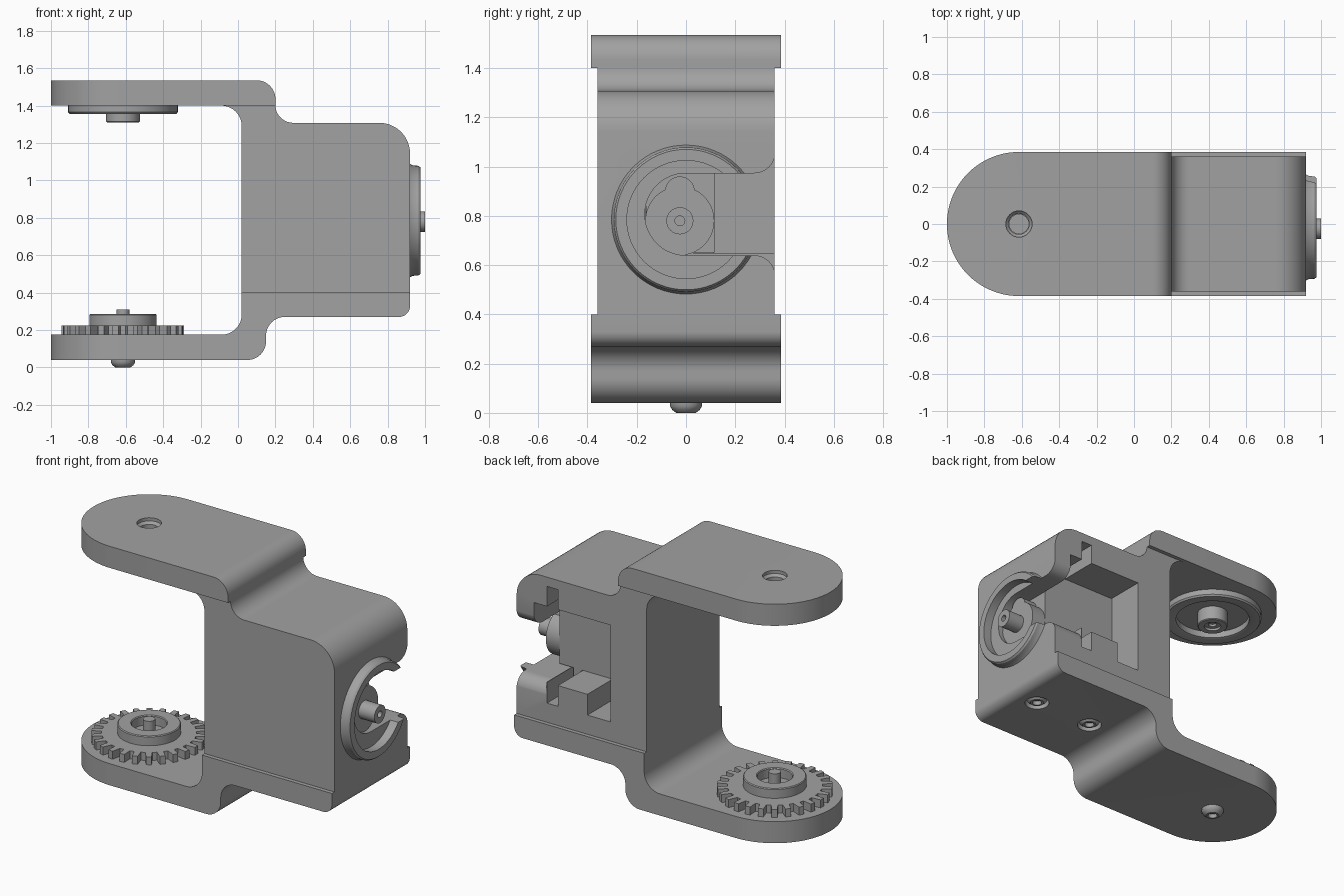
import bpy, bmesh
from math import pi, cos, sin, tan
from mathutils import Vector, Matrix

old = bpy.data.objects.get("Cube")
if old:
    bpy.data.objects.remove(old, do_unlink=True)

GREY = (0.36, 0.36, 0.36, 1)
grey = bpy.data.materials.new("plain grey")
grey.use_nodes = True
grey.diffuse_color = GREY
grey.node_tree.nodes["Principled BSDF"].inputs["Base Color"].default_value = GREY

PIVOT = (-0.615, 0, 0)
AXES = {"X": lambda u, v, t: (t, u, v),
        "Y": lambda u, v, t: (u, t, v),
        "Z": lambda u, v, t: (u, v, t)}


def finish(name, bm, loc=(0, 0, 0)):
    bmesh.ops.recalc_face_normals(bm, faces=bm.faces)
    mesh = bpy.data.meshes.new(name)
    bm.to_mesh(mesh)
    bm.free()
    ob = bpy.data.objects.new(name, mesh)
    ob.location = loc
    mesh.materials.append(grey)
    bpy.context.collection.objects.link(ob)
    return ob


def rounded(corners, steps=12):
    """Outline from (u, v, radius) corners, each replaced by a fillet arc."""
    out = []
    for i, (u, v, r) in enumerate(corners):
        p = Vector((u, v))
        if r == 0:
            out.append(p)
            continue
        a = (Vector(corners[i - 1][:2]) - p).normalized()
        b = (Vector(corners[(i + 1) % len(corners)][:2]) - p).normalized()
        half = a.angle(b) / 2
        c = p + (a + b).normalized() * (r / sin(half))
        s = p + a * (r / tan(half)) - c
        e = p + b * (r / tan(half)) - c
        sweep = s.angle(e)
        for k in range(steps + 1):
            f = k / steps
            out.append(c + (s * sin((1 - f) * sweep) + e * sin(f * sweep)) / sin(sweep))
    return out


def prism(name, pts, axis, lo, hi, loc=(0, 0, 0)):
    bm = bmesh.new()
    place = AXES[axis]
    low = [bm.verts.new(place(u, v, lo)) for u, v in pts]
    top = [bm.verts.new(place(u, v, hi)) for u, v in pts]
    bm.faces.new(low)
    bm.faces.new(top)
    for i in range(len(pts)):
        bm.faces.new((low[i - 1], low[i], top[i], top[i - 1]))
    return finish(name, bm, loc)


def box(name, x, y, z):
    return prism(name, [(x[0], y[0]), (x[1], y[0]), (x[1], y[1]), (x[0], y[1])], "Z", *z)


def lathe(name, profile, loc, axis="Z", closed=False, steps=64):
    """Turn (radius, height) points about an axis."""
    bm = bmesh.new()
    vs = [bm.verts.new((r, 0, h)) for r, h in profile]
    es = [bm.edges.new(p) for p in zip(vs, vs[1:])]
    if closed:
        es.append(bm.edges.new((vs[-1], vs[0])))
    bmesh.ops.spin(bm, geom=vs + es, axis=(0, 0, 1), cent=(0, 0, 0),
                   angle=2 * pi, steps=steps)
    bmesh.ops.remove_doubles(bm, verts=bm.verts, dist=1e-5)
    if axis == "X":
        bm.transform(Matrix.Rotation(pi / 2, 4, "Y"))
    return finish(name, bm, loc)


def disc(name, r, lo, hi, loc, axis="Z"):
    return lathe(name, [(0, lo), (r, lo), (r, hi), (0, hi)], loc, axis)


def boolean(ob, cutter, op="DIFFERENCE"):
    m = ob.modifiers.new(cutter.name, "BOOLEAN")
    m.object, m.operation, m.solver = cutter, op, "EXACT"
    cutter.hide_render = True
    cutter.hide_viewport = True
    cutters.add(cutter)


cutters = set()

# Upper bracket: body block and wide top arm
body = prism("upper_body", rounded([
    (0.02, 0.4, 0), (0.92, 0.4, 0), (0.92, 1.308, 0.165), (0.2, 1.308, 0.095),
    (0.2, 1.405, 0), (-0.12, 1.405, 0), (-0.12, 1.4, 0), (0.02, 1.4, 0.11)]), "Y", -0.36, 0.36)
top_arm = prism("top_arm", rounded([
    (-1.05, 1.4, 0), (0.2, 1.4, 0), (0.2, 1.535, 0.1), (-1.05, 1.535, 0)]), "Y", -0.385, 0.385)

# Lower bracket: arm and base in one profile
lower = prism("lower_bracket", rounded([
    (-1.05, 0.04, 0), (0.15, 0.04, 0.1), (0.15, 0.27, 0.1), (0.92, 0.27, 0.06),
    (0.92, 0.4, 0), (0.02, 0.4, 0), (0.02, 0.175, 0.11), (-1.05, 0.175, 0)]),
    "Y", -0.385, 0.385)

# Round arm ends
plan = prism("round_end_helper", rounded([
    (-1, -0.385, 0.3849), (1.5, -0.385, 0), (1.5, 0.385, 0), (-1, 0.385, 0.3849)], 32),
    "Z", -1, 3)
boolean(top_arm, plan, "INTERSECT")
boolean(lower, plan, "INTERSECT")

# Motor pocket, mounting ear slot, cable notch and shaft slot
for cutter in (
        box("pocket_helper", (0.27, 0.8), (-0.165, 0.5), (0.65, 1.125)),
        box("ear_slot_helper", (0.635, 0.71), (-0.165, 0.5), (0.52, 1.25)),
        box("cable_notch_helper", (0.27, 0.43), (-0.165, 0.5), (0.52, 0.8))):
    boolean(body, cutter)
slot = prism("shaft_slot_helper", rounded([
    (-0.167, 0.64, 0.166), (-0.167, 0.973, 0.166), (0.362, 0.973, 0.085), (0.362, 1.1, 0),
    (0.5, 1.1, 0), (0.5, 0.5, 0), (0.362, 0.5, 0), (0.362, 0.64, 0.085)]), "X", 0.715, 1.1)
boolean(body, slot)

# Raised collar on the end face
collar = lathe("end_collar", [(0.24, 0.915), (0.305, 0.915), (0.295, 0.935),
               (0.293, 0.965), (0.285, 0.975), (0.24, 0.975)],
               (0, 0, 0.785), "X", closed=True)
boolean(collar, slot)

# Motor with ears, gear housing and output shaft
box("motor_case", (0.27, 0.795), (-0.163, 0.115), (0.652, 1.123))
box("motor_ears", (0.64, 0.7), (-0.163, 0.112), (0.53, 1.24))
disc("motor_gear_housing", 0.14, 0.79, 0.89, (0, -0.025, 0.78), "X")
disc("motor_idler_housing", 0.06, 0.79, 0.885, (0, -0.025, 0.9), "X")
lathe("motor_shaft", [(0, 0.88), (0.055, 0.88), (0.055, 1.0), (0.02, 1.0),
      (0.02, 0.95), (0, 0.95)], (0, -0.025, 0.78), "X", steps=32)

# Bearing ring and boss below the top arm
lathe("top_bearing_ring", [(0.22, 1.405), (0.22, 1.36), (0.235, 1.355), (0.285, 1.355),
      (0.293, 1.365), (0.293, 1.405)], PIVOT, closed=True)
lathe("top_boss", [(0.05, 1.405), (0.05, 1.31), (0.085, 1.31), (0.09, 1.315),
      (0.09, 1.405)], PIVOT, closed=True)
boolean(top_arm, lathe("top_hole_helper", [(0, 1.35), (0.055, 1.35), (0.055, 1.5),
        (0.07, 1.515), (0.07, 1.6), (0, 1.6)], PIVOT))
lathe("top_screw", [(0, 1.34), (0.025, 1.34), (0.025, 1.325), (0.054, 1.325),
      (0.054, 1.47), (0, 1.47)], PIVOT, steps=24)

# Gear on the lower arm
TEETH = 26
outline = []
for i in range(TEETH):
    for off, r in ((-0.3, 0.27), (-0.2, 0.328), (0.2, 0.328), (0.3, 0.27)):
        a = 2 * pi * (i + off) / TEETH
        outline.append((r * cos(a), r * sin(a)))
prism("gear_teeth", outline, "Z", 0.17, 0.225, PIVOT)
lathe("gear_hub", [(0.1, 0.22), (0.18, 0.22), (0.18, 0.28), (0.175, 0.285),
      (0.105, 0.285), (0.1, 0.28)], PIVOT, closed=True)
disc("gear_pin", 0.035, 0.2, 0.31, PIVOT)


# Socket head screws from below
def screw(name, x, z):
    lathe(name, [(0, z + 0.025), (0.025, z + 0.025), (0.028, z), (0.04, z), (0.056, z + 0.012),
          (0.065, z + 0.028), (0.065, z + 0.045), (0, z + 0.045)], (x, 0, 0), steps=32)


screw("arm_screw", PIVOT[0], 0)
for i, x in enumerate((0.35, 0.76)):
    boolean(lower, disc(f"base_hole_helper_{i}", 0.072, 0.2, 0.31, (x, 0, 0)))
    screw(f"base_screw_{i}", x, 0.272)

# Apply the cuts, drop the helpers, then smooth rounded surfaces
deps = bpy.context.evaluated_depsgraph_get()
parts = [o for o in bpy.context.collection.objects if o.type == "MESH" and o not in cutters]
for ob in parts:
    if ob.modifiers:
        mesh = bpy.data.meshes.new_from_object(ob.evaluated_get(deps))
        ob.modifiers.clear()
        ob.data = mesh
for helper in cutters:
    bpy.data.objects.remove(helper, do_unlink=True)
bpy.ops.object.select_all(action="DESELECT")
for ob in parts:
    ob.select_set(True)
bpy.context.view_layer.objects.active = parts[0]
bpy.ops.object.shade_smooth_by_angle(angle=pi / 6)
